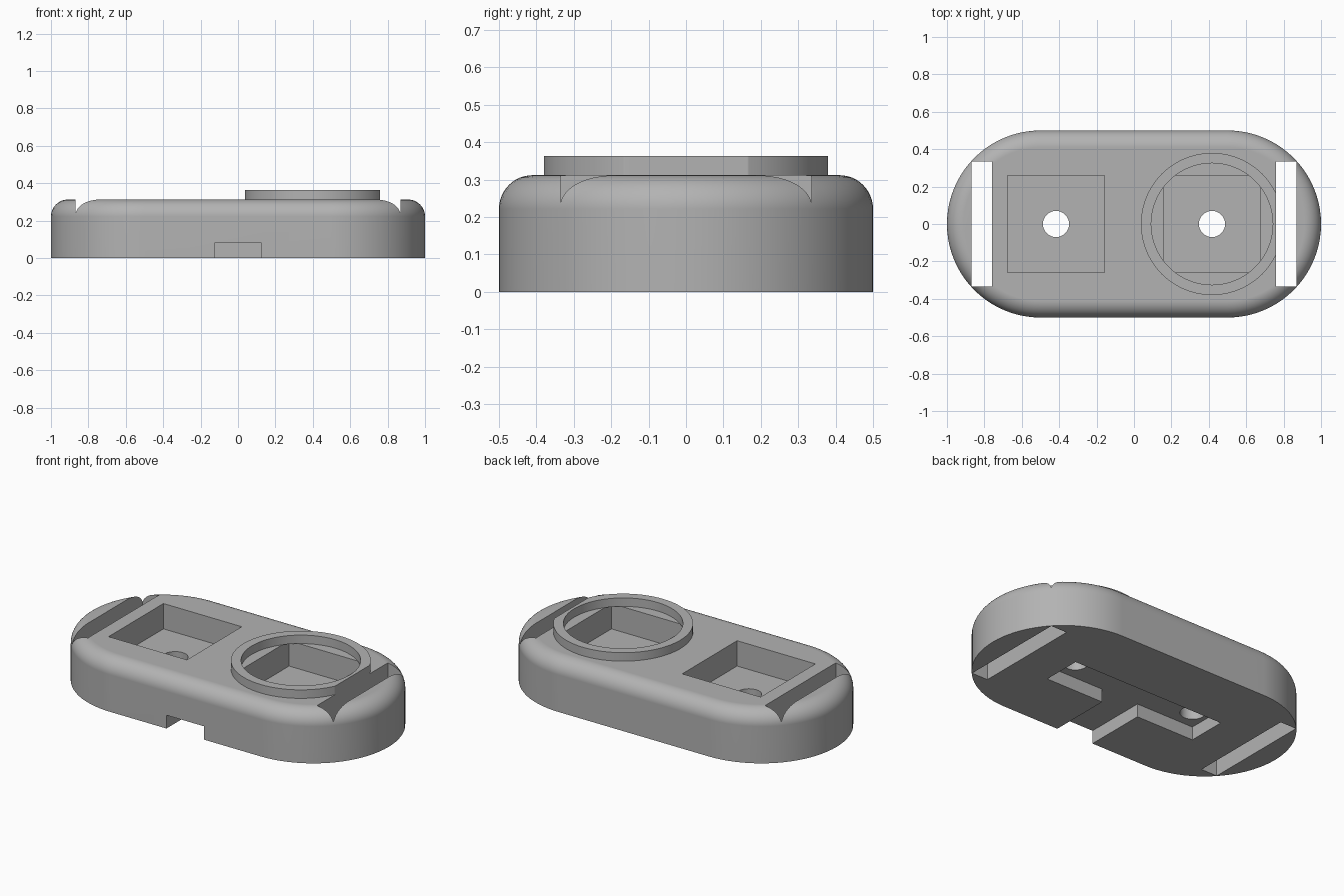
import bpy
import bmesh
from math import sin, cos, pi, radians

cube = bpy.data.objects.get("Cube")
if cube:
    bpy.data.objects.remove(cube, do_unlink=True)

# Main sizes
HEIGHT, RING_TOP = 0.312, 0.363
FILLET = 0.09
WELL_X, WELL_HALF, WELL_FLOOR = 0.417, 0.26, 0.16
CHANNEL = 0.08

grey = bpy.data.materials.new("plain grey")
grey.use_nodes = True
grey.diffuse_color = (0.45, 0.45, 0.45, 1)
grey.node_tree.nodes["Principled BSDF"].inputs["Base Color"].default_value = grey.diffuse_color


def add_object(name, bm):
    bmesh.ops.recalc_face_normals(bm, faces=bm.faces)
    mesh = bpy.data.meshes.new(name)
    bm.to_mesh(mesh)
    bm.free()
    mesh.materials.append(grey)
    obj = bpy.data.objects.new(name, mesh)
    bpy.context.collection.objects.link(obj)
    return obj


def stack(name, loops, closed=False):
    """Skin a series of matching loops, capped or joined end to end."""
    bm = bmesh.new()
    rows = [[bm.verts.new(p) for p in loop] for loop in loops]
    pairs = list(zip(rows, rows[1:]))
    if closed:
        pairs.append((rows[-1], rows[0]))
    else:
        bm.faces.new(rows[0])
        bm.faces.new(rows[-1])
    for low, high in pairs:
        for i in range(len(low)):
            j = (i + 1) % len(low)
            bm.faces.new((low[i], low[j], high[j], high[i]))
    return add_object(name, bm)


def circle(x, radius, z, n=96):
    return [(x + radius * cos(2 * pi * i / n), radius * sin(2 * pi * i / n), z) for i in range(n)]


def stadium(radius, z, n=40):
    loop = []
    for side, start in ((0.5, -pi / 2), (-0.5, pi / 2)):
        for i in range(n + 1):
            a = start + pi * i / n
            loop.append((side + radius * cos(a), radius * sin(a), z))
    return loop


def box(x0, x1, y0, y1, z0, z1):
    return stack("box_cutter", [[(x0, y0, z), (x1, y0, z), (x1, y1, z), (x0, y1, z)] for z in (z0, z1)])


def cut(obj, cutter):
    mod = obj.modifiers.new("cut", "BOOLEAN")
    mod.operation = "DIFFERENCE"
    mod.solver = "EXACT"
    mod.object = cutter
    bpy.context.view_layer.objects.active = obj
    bpy.ops.object.modifier_apply(modifier=mod.name)
    bpy.data.objects.remove(cutter, do_unlink=True)


def strap_slot(side):
    x0, x1 = sorted((side * 0.76, side * 0.868))
    return box(x0, x1, -0.335, 0.335, -0.1, 0.5)


def finish(obj):
    bpy.ops.object.select_all(action="DESELECT")
    obj.select_set(True)
    bpy.context.view_layer.objects.active = obj
    bpy.ops.object.shade_smooth_by_angle(angle=radians(25))
    mod = obj.modifiers.new("flat_normals", "WEIGHTED_NORMAL")
    mod.keep_sharp = True


# Rounded-end body with a filleted top edge
loops = [stadium(0.5, 0)]
for k in range(13):
    a = k / 12 * pi / 2
    loops.append(stadium(0.5 - FILLET * (1 - cos(a)), HEIGHT - FILLET * (1 - sin(a))))
body = stack("body", loops)

# Strap slots, square wells and drain holes on both sides
for side in (-1, 1):
    cut(body, strap_slot(side))
    x = side * WELL_X
    cut(body, box(x - WELL_HALF, x + WELL_HALF, -WELL_HALF, WELL_HALF, WELL_FLOOR, 0.5))
    cut(body, stack("hole_cutter", [circle(x, 0.07, z, 48) for z in (-0.1, 0.25)]))

# T-shaped cable channel under the body, open at the front
cut(body, box(-0.515, 0.515, -0.12, 0.12, -0.1, CHANNEL))
cut(body, box(-0.125, 0.125, -0.6, 0, -0.1, CHANNEL))

# Raised ring around the left well, trimmed by the strap slot
section = [(0.38, HEIGHT), (0.38, RING_TOP), (0.325, RING_TOP), (0.325, HEIGHT)]
ring = stack("raised_ring", [circle(WELL_X, r, z) for r, z in section], closed=True)
cut(ring, strap_slot(1))

finish(body)
finish(ring)
